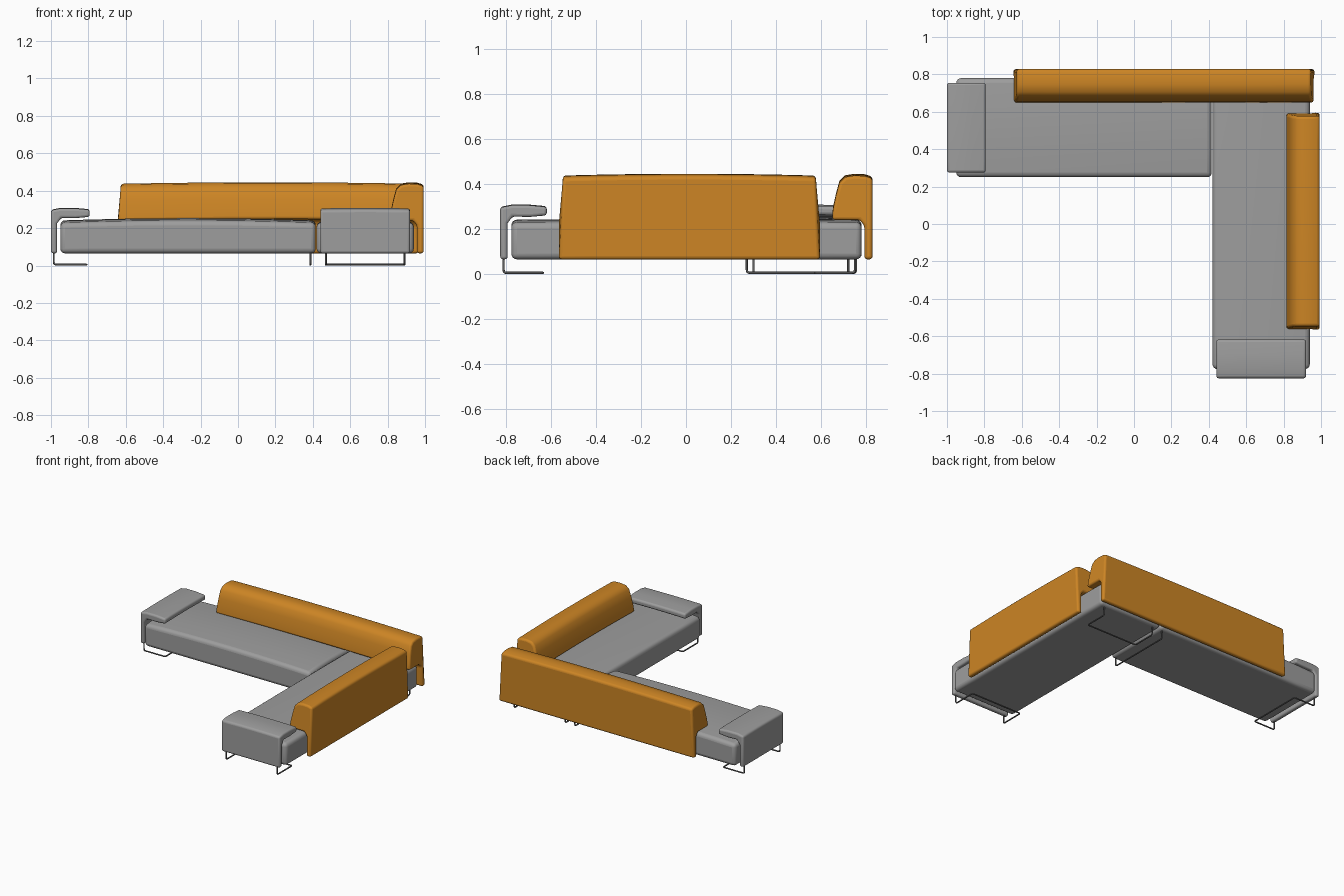
import bpy, bmesh
from math import radians
from mathutils import Vector, Matrix

cube = bpy.data.objects.get("Cube")
if cube:
    bpy.data.objects.remove(cube)


def material(name, rgb):
    m = bpy.data.materials.new(name)
    m.use_nodes = True
    m.diffuse_color = (*rgb, 1)
    m.node_tree.nodes["Principled BSDF"].inputs["Base Color"].default_value = (*rgb, 1)
    return m


GREY = material("grey fabric", (0.34, 0.34, 0.34))
ORANGE = material("orange fabric", (0.61, 0.235, 0.018))
METAL = material("dark metal", (0.12, 0.12, 0.12))


def finish(obj, mat, place, turn):
    obj.data.materials.append(mat)
    obj.matrix_world = Matrix.Translation((*place, 0)) @ Matrix.Rotation(radians(turn), 4, 'Z')
    bpy.ops.object.select_all(action='DESELECT')
    obj.select_set(True)
    bpy.context.view_layer.objects.active = obj


def cushion(name, profile, length, mat, place, turn, bevel, dome=0.0, taper=0.0):
    """Extrude a (depth, height) profile along local x, crown its top and round its edges."""
    bm = bmesh.new()
    rings = []
    steps = 8
    for i in range(steps + 1):
        t = 2 * i / steps - 1
        ring = []
        for d, z in profile:
            lift = max(0, z - 0.2) / 0.2
            x = t * (length / 2 - taper * lift)
            crown = dome * (1 - t * t) if z > 0.2 else 0
            ring.append(bm.verts.new((x, d, z + crown)))
        rings.append(ring)
    n = len(profile)
    for a, b in zip(rings, rings[1:]):
        for k in range(n):
            bm.faces.new((a[k], a[(k + 1) % n], b[(k + 1) % n], b[k]))
    bm.faces.new(rings[0])
    bm.faces.new(rings[-1])
    bmesh.ops.recalc_face_normals(bm, faces=bm.faces)
    mesh = bpy.data.meshes.new(name)
    bm.to_mesh(mesh)
    bm.free()
    obj = bpy.data.objects.new(name, mesh)
    bpy.context.collection.objects.link(obj)
    finish(obj, mat, place, turn)
    mod = obj.modifiers.new("soft edges", 'BEVEL')
    mod.width = bevel
    mod.segments = 4
    mod.limit_method = 'ANGLE'
    mod.angle_limit = radians(40)
    bpy.ops.object.shade_smooth_by_angle(angle=radians(40))


def wire(name, points, place, turn, radius=0.005, bend=0.014):
    """Bent metal rod with rounded corners."""
    pts = [Vector(p) for p in points]
    path = [pts[0]]
    for a, b, c in zip(pts, pts[1:], pts[2:]):
        p, q = b + (a - b).normalized() * bend, b + (c - b).normalized() * bend
        for i in range(5):
            s = i / 4
            path.append(p * (1 - s) ** 2 + b * 2 * s * (1 - s) + q * s * s)
    path.append(pts[-1])
    curve = bpy.data.curves.new(name, 'CURVE')
    curve.dimensions = '3D'
    curve.bevel_depth = radius
    curve.bevel_resolution = 2
    curve.use_fill_caps = True
    spline = curve.splines.new('POLY')
    spline.points.add(len(path) - 1)
    for sp, p in zip(spline.points, path):
        sp.co = (*p, 1)
    obj = bpy.data.objects.new(name, curve)
    bpy.context.collection.objects.link(obj)
    finish(obj, METAL, place, turn)
    bpy.ops.object.convert(target='MESH')


def skid(name, place, turn, inset=0.015, reach=0.19, half=0.21):
    """Floor skid: two uprights joined by a loop running inward."""
    side = [(half, inset, 0.075), (half, inset, 0.005), (half, reach, 0.005)]
    wire(name, side + [(-x, d, z) for x, d, z in reversed(side)], place, turn)


# Seats
def seat_profile(depth):
    return [(0, 0.065), (depth, 0.065), (depth, 0.228), (depth * 0.75, 0.238),
            (depth * 0.5, 0.241), (depth * 0.25, 0.238), (0, 0.228)]


cushion("long_seat", seat_profile(0.53), 1.365, GREY, (-0.267, 0.25), 0, 0.025, dome=0.012)
cushion("side_seat", seat_profile(0.52), 1.555, GREY, (0.94, 0.002), 90, 0.025, dome=0.004)

# Armrests: thin outer panel folding over into a flat pad
ARM = [(0, 0.065), (0.033, 0.065), (0.033, 0.225), (0.055, 0.255), (0.13, 0.253),
       (0.207, 0.26), (0.207, 0.298), (0.13, 0.305), (0.05, 0.305), (0, 0.295)]
cushion("right_armrest", ARM, 0.48, GREY, (-1.0, 0.515), -90, 0.013, dome=0.003)
cushion("front_armrest", ARM, 0.48, GREY, (0.68, -0.825), 0, 0.013, dome=0.003)

# Backrests: thin outer panel with a sloping padded front
BACK = [(0, 0.065), (0.036, 0.065), (0.036, 0.215), (0.058, 0.24), (0.18, 0.24),
        (0.175, 0.29), (0.162, 0.35), (0.147, 0.405), (0.122, 0.43), (0.08, 0.437),
        (0.035, 0.435), (0, 0.425)]
cushion("long_backrest", BACK, 1.61, ORANGE, (0.16, 0.828), 180, 0.014, dome=0.008, taper=0.016)
cushion("side_backrest", BACK, 1.16, ORANGE, (0.993, 0.015), 90, 0.014, dome=0.008, taper=0.016)

# Metal legs
skid("right_skid", (-1.0, 0.51), -90)
skid("front_skid", (0.68, -0.825), 0)
skid("corner_skid", (0.68, 0.765), 180)
wire("middle_leg", [(0, 0.27, 0.075), (0, 0.27, 0.005), (0, 0.755, 0.005), (0, 0.755, 0.075)],
     (0.387, 0), 0)
